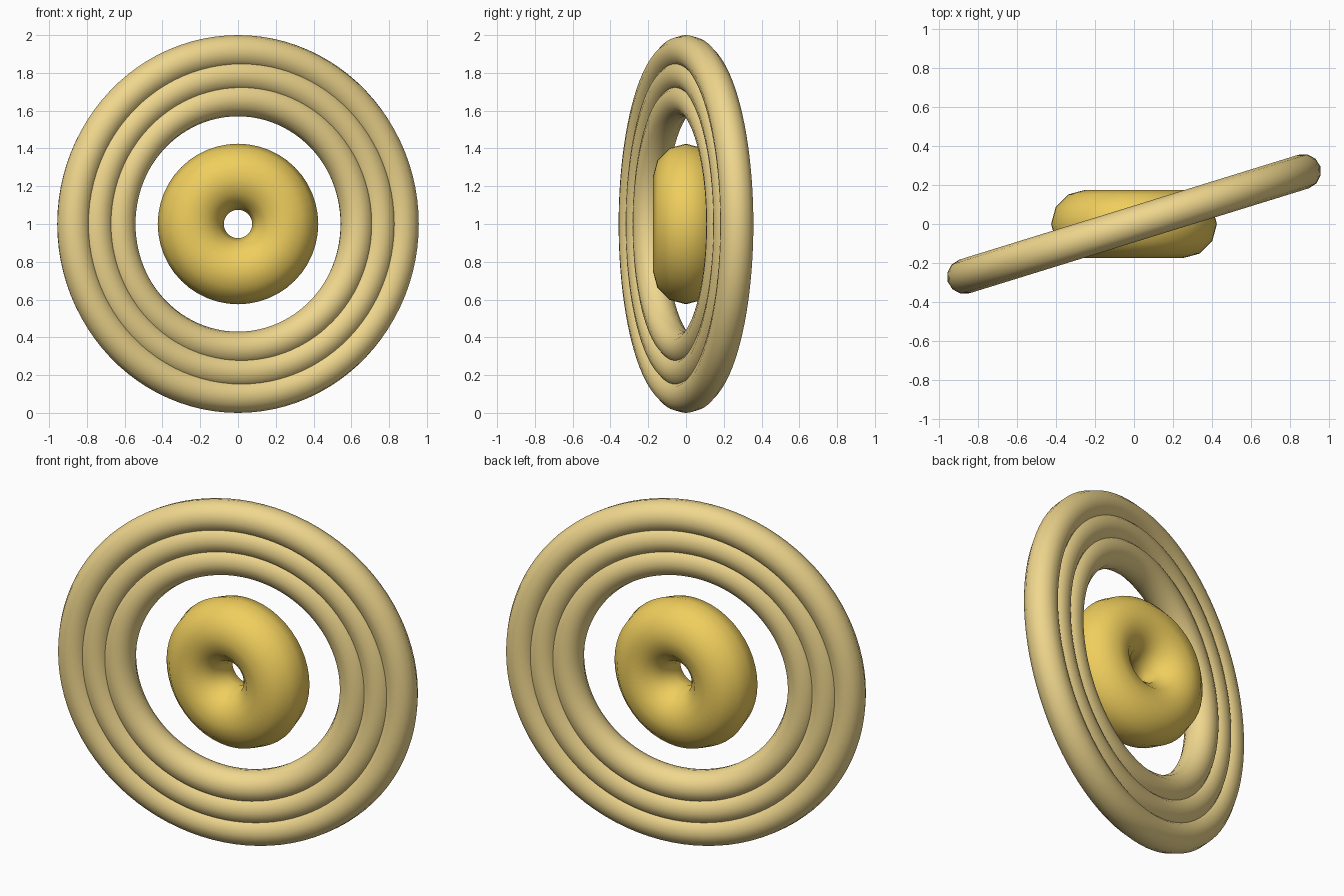
import bpy
import math

if "Cube" in bpy.data.objects:
    bpy.data.objects.remove(bpy.data.objects["Cube"])

CENTRE = (0, 0, 1)


def material(name, colour):
    mat = bpy.data.materials.new(name)
    mat.diffuse_color = (*colour, 1)
    mat.use_nodes = True
    mat.node_tree.nodes["Principled BSDF"].inputs["Base Color"].default_value = mat.diffuse_color
    return mat


def torus(name, major, minor, turn, segments, mat):
    # upright torus whose axis points along y, turned about z
    bpy.ops.mesh.primitive_torus_add(
        major_radius=major, minor_radius=minor,
        major_segments=segments, minor_segments=12,
        location=CENTRE, rotation=(math.pi / 2, 0, turn))
    ob = bpy.context.object
    ob.name = name
    ob.data.materials.append(mat)
    bpy.ops.object.shade_smooth()
    return ob


gold = material("gold", (0.87, 0.62, 0.11))
sand = material("sand", (0.87, 0.68, 0.27))

# fat core in the middle
torus("core", 0.25, 0.175, 0, 48, gold)

# three overlapping rings, turned about the vertical
for name, major in (("inner_ring", 0.66), ("middle_ring", 0.785), ("outer_ring", 0.91)):
    torus(name, major, 0.09, 0.3, 96, sand)
